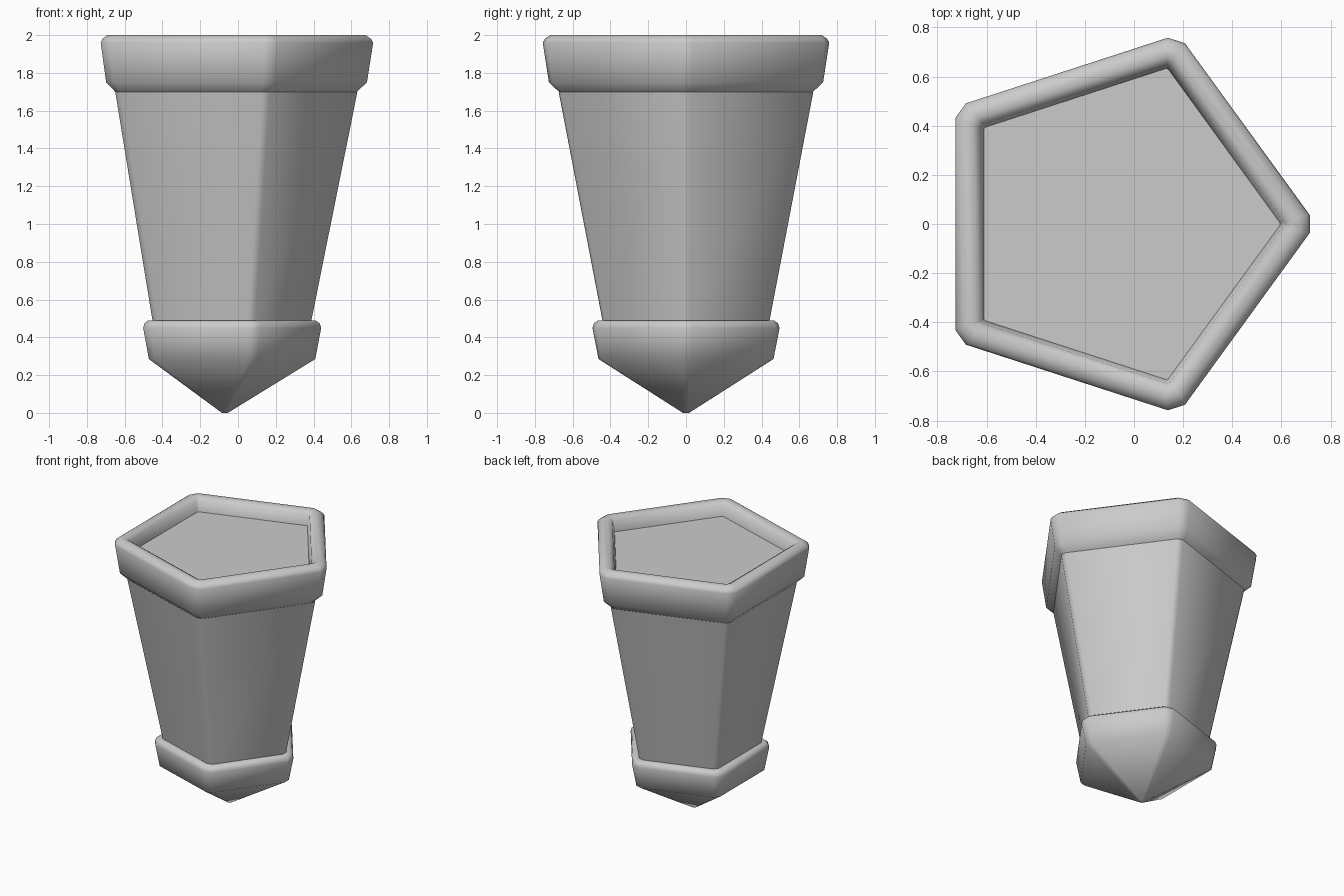
import bpy, bmesh
from math import cos, sin, pi, radians

if "Cube" in bpy.data.objects:
    bpy.data.objects.remove(bpy.data.objects["Cube"])

CX = -0.07          # the pentagon's axis, so its bounds are centred on x = 0
SIDES = 5


def ring(bm, apothem, z, clip):
    """One pentagon with a corner on +x; each corner is clipped to a short edge."""
    r = apothem / cos(pi / SIDES)
    pts = [(r * cos(2 * pi * i / SIDES), r * sin(2 * pi * i / SIDES)) for i in range(SIDES)]
    side = 2 * r * sin(pi / SIDES)
    t = min(clip / side, 0.3)
    loop = []
    for i in range(SIDES):
        p = pts[i]
        for q in (pts[i - 1], pts[(i + 1) % SIDES]):
            loop.append(bm.verts.new((CX + p[0] + (q[0] - p[0]) * t,
                                      p[1] + (q[1] - p[1]) * t, z)))
    return loop


def pentagon_shell(name, profile, angle, cap_bottom=False, cap_top=False):
    """Skin a list of (apothem, z, corner clip) rings from bottom to top."""
    bm = bmesh.new()
    loops = [ring(bm, *p) for p in profile]
    n = SIDES * 2
    for lo, hi in zip(loops, loops[1:]):
        for i in range(n):
            j = (i + 1) % n
            bm.faces.new((lo[i], lo[j], hi[j], hi[i]))
    if cap_bottom:
        bm.faces.new(loops[0][::-1])
    if cap_top:
        bm.faces.new(loops[-1])
    mesh = bpy.data.meshes.new(name)
    bm.to_mesh(mesh)
    bm.free()
    ob = bpy.data.objects.new(name, mesh)
    bpy.context.collection.objects.link(ob)
    bpy.ops.object.select_all(action='DESELECT')
    ob.select_set(True)
    bpy.context.view_layer.objects.active = ob
    bpy.ops.object.shade_smooth_by_angle(angle=radians(angle))
    return ob


# Pointed foot with its collar
pentagon_shell("pointed_foot", [
    (0.015, 0.0, 0.004), (0.402, 0.285, 0.03), (0.432, 0.45, 0.04),
    (0.425, 0.475, 0.04), (0.405, 0.49, 0.035), (0.383, 0.49, 0.025)],
    50, cap_bottom=True)

# Tapered body
pentagon_shell("tapered_body", [(0.383, 0.49, 0.025), (0.58, 1.70, 0.025)], 50)

# Overhanging rim, shallow recess and its floor
pentagon_shell("rim_and_floor", [
    (0.58, 1.70, 0.03), (0.628, 1.75, 0.04), (0.657, 1.96, 0.045),
    (0.648, 1.98, 0.045), (0.622, 2.0, 0.04), (0.585, 2.0, 0.02),
    (0.555, 1.98, 0.01), (0.54, 1.90, 0.005)],
    60, cap_top=True)
